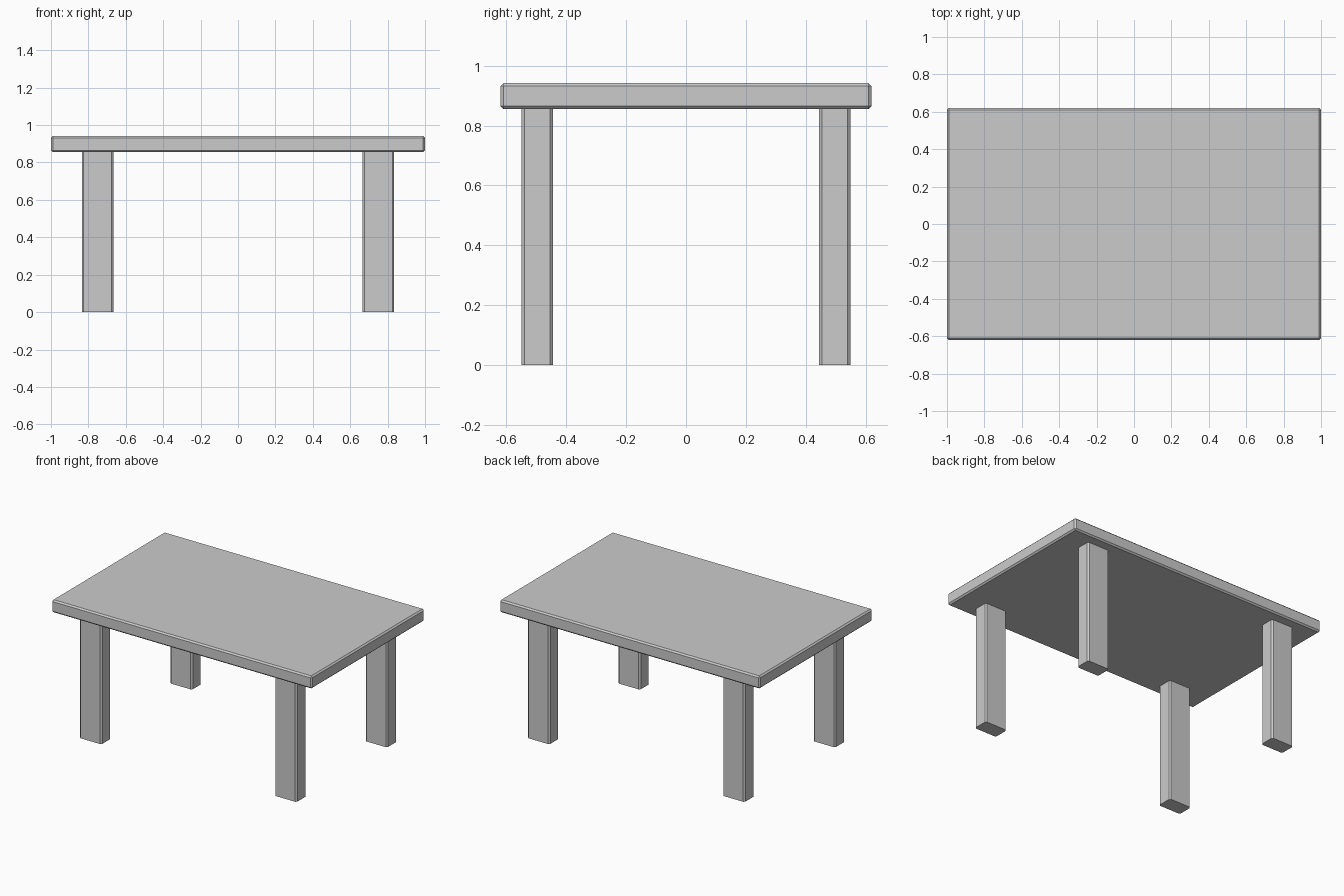
import bpy
import bmesh

if "Cube" in bpy.data.objects:
    bpy.data.objects.remove(bpy.data.objects["Cube"])

# One plain grey for the whole table
grey = bpy.data.materials.new("light grey")
grey.diffuse_color = (0.6, 0.6, 0.6, 1.0)
grey.use_nodes = True
grey.node_tree.nodes["Principled BSDF"].inputs["Base Color"].default_value = grey.diffuse_color


def chamfered_box(name, size, centre, vertical_only=False, chamfer=0.01):
    """Box with flat single-segment chamfers on all or only upright edges."""
    bm = bmesh.new()
    bmesh.ops.create_cube(bm, size=1.0)
    bmesh.ops.scale(bm, vec=size, verts=bm.verts)
    edges = [e for e in bm.edges
             if not vertical_only or abs(e.verts[0].co.z - e.verts[1].co.z) > 0.01]
    bmesh.ops.bevel(bm, geom=edges, offset=chamfer, offset_type='OFFSET',
                    segments=1, profile=0.5, affect='EDGES')
    mesh = bpy.data.meshes.new(name)
    bm.to_mesh(mesh)
    bm.free()
    mesh.materials.append(grey)
    obj = bpy.data.objects.new(name, mesh)
    obj.location = centre
    bpy.context.collection.objects.link(obj)
    return obj


# Table top, chamfered all round
BOTTOM, TOP = 0.855, 0.942
chamfered_box("table_top", (2.0, 1.24, TOP - BOTTOM), (0, 0, (BOTTOM + TOP) / 2))

# Four legs, chamfered along their upright edges
for depth, y in (("front", -0.497), ("back", 0.497)):
    for side, x in (("left", -0.75), ("right", 0.75)):
        chamfered_box(f"{depth}_{side}_leg", (0.17, 0.106, BOTTOM),
                      (x, y, BOTTOM / 2), vertical_only=True)
